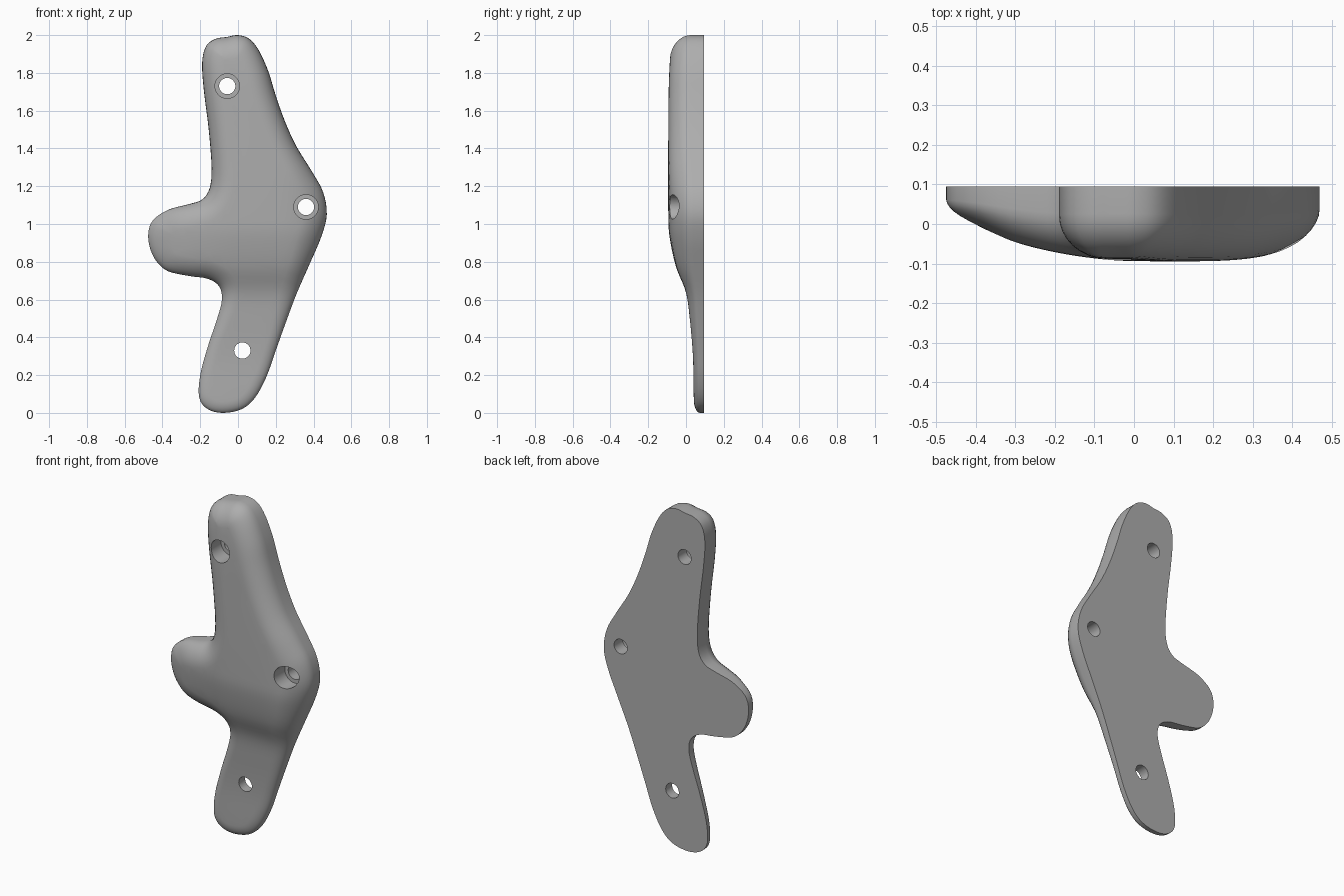
import bpy, bmesh, math
from mathutils import Vector
from mathutils.geometry import delaunay_2d_cdt, intersect_point_line, interpolate_bezier

cube = bpy.data.objects.get("Cube")
if cube:
    bpy.data.objects.remove(cube, do_unlink=True)

BACK, THICKNESS = 0.095, 0.187

# Clockwise outline of the plate, starting at the top
OUTLINE = [
    (0, 2), (.06, 1.98), (.11, 1.92), (.16, 1.81), (.2, 1.68), (.25, 1.54), (.31, 1.41),
    (.39, 1.28), (.45, 1.17), (.47, 1.05), (.44, .93), (.38, .79), (.31, .63), (.25, .47),
    (.2, .33), (.15, .19), (.09, .08), (.02, .02), (-.08, 0), (-.16, .02), (-.205, .08),
    (-.2, .2), (-.16, .35), (-.11, .5), (-.085, .6), (-.1, .67), (-.16, .71), (-.26, .725),
    (-.37, .75), (-.43, .8), (-.465, .87), (-.475, .95), (-.45, 1.02), (-.37, 1.075),
    (-.26, 1.105), (-.19, 1.13), (-.15, 1.19), (-.14, 1.3), (-.155, 1.5), (-.18, 1.7),
    (-.19, 1.85), (-.17, 1.94), (-.12, 1.98), (-.06, 1.99)]

# Relative thickness along the height and across the width
ALONG = [(0, .28), (.1, .29), (.3, .31), (.5, .4), (.64, .51), (.77, .78), (.9, .94),
         (1, 1), (1.6, 1), (1.8, .98), (2, .92)]
ACROSS = [(-.48, .45), (-.4, .55), (-.3, .76), (-.2, .89), (-.1, .97), (0, 1), (.2, 1),
          (.3, .96), (.4, .85), (.48, .75)]


def smooth_lookup(table, value):
    """Interpolate a table smoothly with Hermite tangents."""
    value = max(table[0][0], min(table[-1][0], value))
    last = len(table) - 1
    i = next(k for k in range(last) if value <= table[k + 1][0])

    def slope(k):
        a, b = table[max(k - 1, 0)], table[min(k + 1, last)]
        return (b[1] - a[1]) / (b[0] - a[0])

    (xa, ya), (xb, yb) = table[i], table[i + 1]
    w = xb - xa
    t = (value - xa) / w
    s = 1 - t
    return (ya * s * s * (1 + 2 * t) + yb * t * t * (3 - 2 * t)
            + w * s * t * (s * slope(i) - t * slope(i + 1)))


def smooth_loop(points, steps):
    """Sample a closed smooth curve through the points."""
    pts = [Vector(p) for p in points]
    n = len(pts)
    loop = []
    for i in range(n):
        a, b, c, d = (pts[(i + k) % n] for k in (-1, 0, 1, 2))
        loop += [p.to_2d() for p in
                 interpolate_bezier(b, b + (c - a) / 6, c - (d - b) / 6, c, steps + 1)[:-1]]
    return loop


loop = smooth_loop(OUTLINE, 4)
count = len(loop)


def edge_distance(p):
    best = 9.0
    for i in range(count):
        a, b = loop[i - 1], loop[i]
        near, t = intersect_point_line(p, a, b)
        near = a.lerp(b, max(0, min(1, t)))
        best = min(best, (p - near.to_2d()).length)
    return best


def inside(p):
    odd = False
    for i in range(count):
        a, b = loop[i - 1], loop[i]
        if (a.y > p.y) != (b.y > p.y):
            if p.x < a.x + (p.y - a.y) * (b.x - a.x) / (b.y - a.y):
                odd = not odd
    return odd


def rounding(z):
    return 0.06 + 0.06 * max(0, min(1, (z - 0.4) / 0.5))


def front_depth(p):
    """Front face position: full thickness inside, elliptical round at the rim."""
    d = min(edge_distance(p) / rounding(p.y), 1)
    rim = 0.4 + 0.6 * math.sqrt(max(0, 1 - (1 - d) ** 2))
    across = smooth_lookup(ACROSS, p.x)
    if p.x < 0:
        across += (1 - across) * max(0, min(1, (p.y - 1.1) / 0.3))
    return BACK - THICKNESS * smooth_lookup(ALONG, p.y) * across * rim


# Sample points: rim, rounding rings, then an interior grid
points = list(loop)
RINGS = 8
for ring in range(1, RINGS + 1):
    factor = 1 - math.cos(ring / RINGS * math.pi / 2)
    for i, p in enumerate(loop):
        tangent = (loop[(i + 1) % count] - loop[i - 1]).normalized()
        offset = rounding(p.y) * factor
        q = p + Vector((tangent.y, -tangent.x)) * offset
        if inside(q) and edge_distance(q) > offset * 0.93:
            points.append(q)
STEP = 0.03
for i in range(-16, 17):
    for j in range(68):
        q = Vector(((i + j % 2 / 2) * STEP, j * STEP))
        if inside(q) and edge_distance(q) > rounding(q.y) + STEP / 2:
            points.append(q)

rim_edges = [(i, (i + 1) % count) for i in range(count)]
flat, _, triangles, *_ = delaunay_2d_cdt(points, rim_edges, [], 1, 1e-5)

# Body: domed front, straight wall and flat back
bm = bmesh.new()
verts = [bm.verts.new((p.x, front_depth(p), p.y)) for p in flat]
for tri in triangles:
    bm.faces.new([verts[i] for i in tri])
rim = [e for e in bm.edges if e.is_boundary]
wall = bmesh.ops.extrude_edge_only(bm, edges=rim)["geom"]
for v in wall:
    if isinstance(v, bmesh.types.BMVert):
        v.co.y = BACK
back_edges = [e for e in wall if isinstance(e, bmesh.types.BMEdge) and e.is_boundary]
bmesh.ops.contextual_create(bm, geom=back_edges)
bmesh.ops.delete(bm, geom=[v for v in bm.verts if not v.link_faces], context="VERTS")
bmesh.ops.recalc_face_normals(bm, faces=bm.faces)
mesh = bpy.data.meshes.new("mounting_plate")
bm.to_mesh(mesh)
bm.free()
plate = bpy.data.objects.new("mounting_plate", mesh)
bpy.context.collection.objects.link(plate)

grey = bpy.data.materials.new("plain_grey")
grey.use_nodes = True
colour = (0.42, 0.42, 0.42, 1)
grey.diffuse_color = colour
grey.node_tree.nodes["Principled BSDF"].inputs["Base Color"].default_value = colour
mesh.materials.append(grey)


def drill(x, z, radius, start, end):
    """Cut a round hole through the plate from front to back."""
    bpy.ops.mesh.primitive_cylinder_add(
        vertices=48, radius=radius, depth=end - start,
        location=(x, (start + end) / 2, z), rotation=(math.pi / 2, 0, 0))
    cutter = bpy.context.object
    cutter.name = "hole_cutter"
    cutter.hide_render = True
    cutter.data.materials.append(grey)
    bpy.context.view_layer.objects.active = plate
    cut = plate.modifiers.new("hole", "BOOLEAN")
    cut.operation, cut.solver, cut.object = "DIFFERENCE", "EXACT", cutter
    bpy.ops.object.modifier_apply(modifier=cut.name)
    bpy.data.objects.remove(cutter, do_unlink=True)


# Screw holes, the upper two with a wider recess
for x, z, recessed in ((-.057, 1.73, True), (.36, 1.09, True), (.023, .33, False)):
    if recessed:
        drill(x, z, 0.065, -0.3, 0.015)
    drill(x, z, 0.043, -0.3, 0.3)

bpy.ops.object.select_all(action="DESELECT")
plate.select_set(True)
bpy.context.view_layer.objects.active = plate
bpy.ops.object.shade_smooth_by_angle(angle=math.radians(40))
